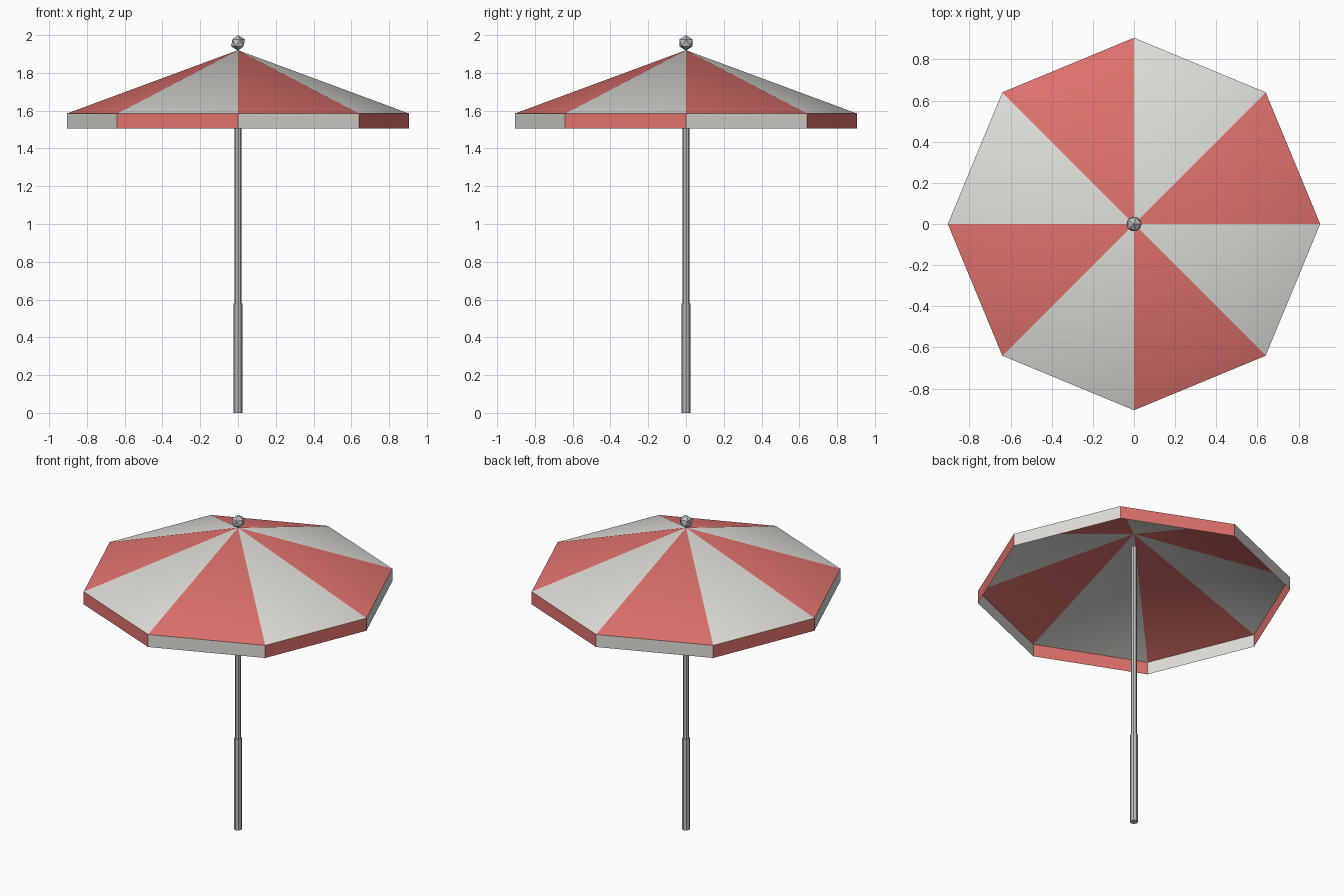
import bpy
import bmesh
from math import cos, sin, radians, tau

cube = bpy.data.objects.get("Cube")
if cube:
    bpy.data.objects.remove(cube, do_unlink=True)


def material(name, rgb):
    mat = bpy.data.materials.new(name)
    mat.use_nodes = True
    colour = (*rgb, 1)
    mat.diffuse_color = colour
    node = next(n for n in mat.node_tree.nodes if n.type == 'BSDF_PRINCIPLED')
    node.inputs["Base Color"].default_value = colour
    return mat


RED = material("coral red fabric", (0.75, 0.17, 0.155))
WHITE = material("off white fabric", (0.74, 0.73, 0.69))
METAL = material("grey metal", (0.52, 0.53, 0.52))


def finish(name, bm, mats, smooth_angle=None):
    mesh = bpy.data.meshes.new(name)
    bm.to_mesh(mesh)
    bm.free()
    for mat in mats:
        mesh.materials.append(mat)
    if smooth_angle:
        mesh.shade_smooth()
        mesh.set_sharp_from_angle(angle=radians(smooth_angle))
    obj = bpy.data.objects.new(name, mesh)
    bpy.context.scene.collection.objects.link(obj)
    return obj


# Canopy: eight alternating panels with a hanging valance in opposite colours
PANELS, RADIUS = 8, 0.905
APEX_Z, RIM_Z, HEM_Z = 1.92, 1.585, 1.505

bm = bmesh.new()
apex = bm.verts.new((0, 0, APEX_Z))


def ring(z):
    angles = [tau * i / PANELS for i in range(PANELS)]
    return [bm.verts.new((RADIUS * cos(a), RADIUS * sin(a), z)) for a in angles]


rim, hem = ring(RIM_Z), ring(HEM_Z)
for i in range(PANELS):
    j = (i + 1) % PANELS
    bm.faces.new((apex, rim[i], rim[j])).material_index = i % 2
    bm.faces.new((rim[i], hem[i], hem[j], rim[j])).material_index = (i + 1) % 2
finish("canopy", bm, (RED, WHITE), 30)


# Pole: thin upper tube sliding into a thicker lower tube
def tube(name, radius, bottom, top):
    bm = bmesh.new()
    bmesh.ops.create_cone(bm, cap_ends=True, segments=8, radius1=radius,
                          radius2=radius, depth=top - bottom)
    bmesh.ops.translate(bm, verts=bm.verts, vec=(0, 0, (top + bottom) / 2))
    finish(name, bm, (METAL,))


tube("lower_pole", 0.023, 0, 0.58)
tube("upper_pole", 0.018, 0.5, 1.83)

# Faceted finial on the tip
bm = bmesh.new()
bmesh.ops.create_icosphere(bm, subdivisions=1, radius=0.041)
bmesh.ops.translate(bm, verts=bm.verts, vec=(0, 0, 1.959))
finish("finial", bm, (METAL,))
